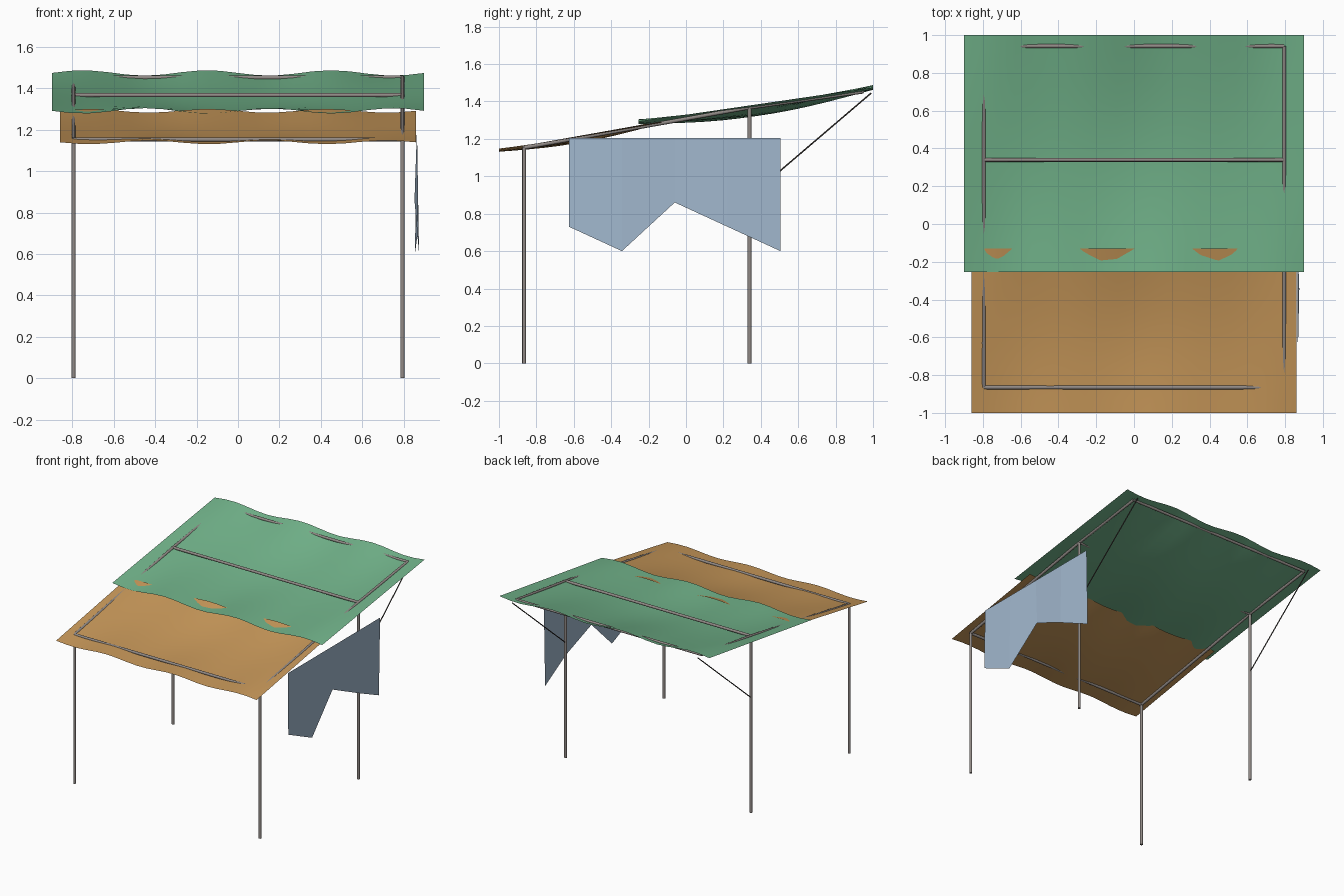
import bpy, bmesh
from math import sin, pi
from mathutils import Vector

if "Cube" in bpy.data.objects:
    bpy.data.objects.remove(bpy.data.objects["Cube"])


def material(name, rgb):
    m = bpy.data.materials.new(name)
    m.diffuse_color = (*rgb, 1)
    m.use_nodes = True
    m.node_tree.nodes["Principled BSDF"].inputs["Base Color"].default_value = m.diffuse_color
    return m


GREEN = material("green canvas", (0.17, 0.46, 0.26))
TAN = material("tan canvas", (0.57, 0.31, 0.10))
BLUE = material("pale blue cloth", (0.36, 0.48, 0.62))
METAL = material("grey pole", (0.28, 0.25, 0.235))
ROPE = material("dark rope", (0.07, 0.06, 0.055))


def add_object(name, bm, mat, smooth=True):
    me = bpy.data.meshes.new(name)
    bm.to_mesh(me)
    bm.free()
    me.materials.append(mat)
    for p in me.polygons:
        p.use_smooth = smooth
    ob = bpy.data.objects.new(name, me)
    bpy.context.collection.objects.link(ob)
    if smooth:
        bpy.ops.object.select_all(action='DESELECT')
        ob.select_set(True)
        bpy.context.view_layer.objects.active = ob
        bpy.ops.object.shade_smooth_by_angle(angle=0.8)
    return ob


def tube(name, a, b, r, mat, sides=10):
    a, b = Vector(a), Vector(b)
    bm = bmesh.new()
    bmesh.ops.create_cone(bm, cap_ends=True, segments=sides, radius1=r, radius2=r,
                          depth=(b - a).length)
    bm.transform(Vector((0, 0, 1)).rotation_difference(b - a).to_matrix().to_4x4())
    bmesh.ops.translate(bm, verts=bm.verts, vec=(a + b) / 2)
    return add_object(name, bm, mat)


def sheet(name, nu, nv, func, mat, smooth=True):
    """Grid of cloth, shaped by func(u, v) with u, v from 0 to 1."""
    bm = bmesh.new()
    g = [[bm.verts.new(func(i / nu, j / nv)) for j in range(nv + 1)] for i in range(nu + 1)]
    for i in range(nu):
        for j in range(nv):
            bm.faces.new((g[i][j], g[i + 1][j], g[i + 1][j + 1], g[i][j + 1]))
    return add_object(name, bm, mat, smooth)


def tarp(name, half, y0, y1, z0, z1, sag, wave, mat):
    """Sagging sheet with rippled front and back edges."""
    def shape(u, v):
        z = z0 + (z1 - z0) * v - sag * sin(pi * u) * sin(pi * v)
        z += wave * sin(6 * pi * u) * (2 * v - 1)
        return (half * (2 * u - 1), y0 + (y1 - y0) * v, z)
    return sheet(name, 20, 14, shape, mat)


# Roof sheets, the green one overlapping the tan one
tarp("rear_tarp", 0.90, -0.255, 1.0, 1.292, 1.475, 0.062, 0.013, GREEN)
tarp("front_tarp", 0.86, -1.0, -0.13, 1.14, 1.292, 0.035, 0.009, TAN)

# Pole frame: points are (y, z) along the roof line
X, R = 0.795, 0.0105
FRONT, MID, BACK = (-0.865, 1.153), (0.34, 1.368), (0.942, 1.452)
for side, x in (("left", -X), ("right", X)):
    tube(side + "_front_post", (x, FRONT[0], 0), (x, *FRONT), R, METAL)
    tube(side + "_rear_post", (x, MID[0], 0), (x, *MID), R, METAL)
    tube(side + "_front_rafter", (x, *FRONT), (x, *MID), R, METAL)
    tube(side + "_rear_rafter", (x, *MID), (x, *BACK), R, METAL)
    # Guy rope from the rear corner to the post
    tube(side + "_guy_rope", (x, 0.99, 1.445), (x, 0.34, 0.89), 0.004, ROPE, 6)
for name, p in (("front", FRONT), ("middle", MID), ("rear", BACK)):
    tube(name + "_cross_rail", (-X, *p), (X, *p), R, METAL)


# Torn cloth hanging on the right side
HEM = (0.73, 0.60, 0.86, 0.73, 0.60)
SWAY = (0.004, 0.01, -0.012, 0.008, -0.01)


def hanging(u, v):
    k = round(u * 4)
    return (0.865 + SWAY[k] * (1 - v), -0.625 + 1.13 * u, HEM[k] + (1.205 - HEM[k]) * v)


sheet("hanging_cloth", 4, 1, hanging, BLUE, smooth=False)
